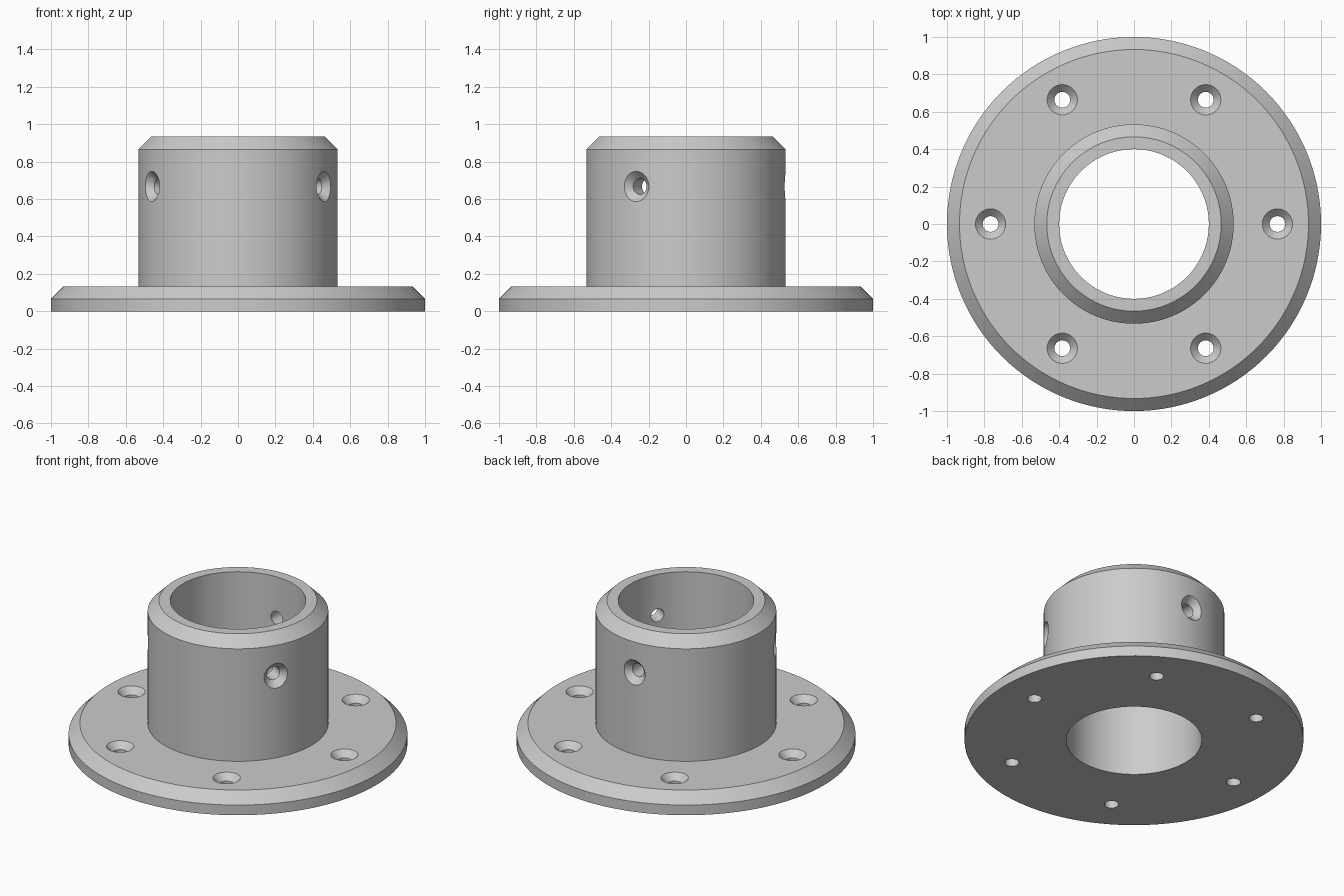
import bpy, bmesh, math
from mathutils import Matrix

cube = bpy.data.objects.get("Cube")
if cube:
    bpy.data.objects.remove(cube, do_unlink=True)

grey = bpy.data.materials.new("plain_grey")
grey.use_nodes = True
colour = (0.6, 0.6, 0.6, 1)
grey.diffuse_color = colour
grey.node_tree.nodes["Principled BSDF"].inputs["Base Color"].default_value = colour


def lathe(bm, profile, steps, matrix=Matrix(), closed=False):
    """Spin an (r, z) profile about z, then place the result with a matrix."""
    new = bmesh.new()
    verts = [new.verts.new((r, 0, z)) for r, z in profile]
    edges = [new.edges.new(pair) for pair in zip(verts, verts[1:])]
    if closed:
        edges.append(new.edges.new((verts[-1], verts[0])))
    bmesh.ops.spin(new, geom=verts + edges, angle=math.tau, steps=steps,
                   axis=(0, 0, 1), cent=(0, 0, 0))
    bmesh.ops.remove_doubles(new, verts=new.verts, dist=1e-5)
    bmesh.ops.recalc_face_normals(new, faces=new.faces)
    new.transform(matrix)
    temp = bpy.data.meshes.new("temp")
    new.to_mesh(temp)
    new.free()
    bm.from_mesh(temp)
    bpy.data.meshes.remove(temp)


def make_object(name, bm):
    mesh = bpy.data.meshes.new(name)
    bm.to_mesh(mesh)
    bm.free()
    mesh.materials.append(grey)
    obj = bpy.data.objects.new(name, mesh)
    bpy.context.collection.objects.link(obj)
    return obj


# Flange and tube in one turned piece, with chamfered rims
BORE, TUBE, RIM, CHAMFER = 0.4, 0.533, 1.0, 0.067
FLANGE_TOP, TOP = 0.133, 0.933
bm = bmesh.new()
lathe(bm, [(BORE, 0), (RIM, 0), (RIM, FLANGE_TOP - CHAMFER),
           (RIM - CHAMFER, FLANGE_TOP), (TUBE, FLANGE_TOP),
           (TUBE, TOP - CHAMFER), (TUBE - CHAMFER, TOP), (BORE, TOP)],
      128, closed=True)
body = make_object("flanged_collar", bm)

# Countersunk screw holes: six through the flange, three through the tube wall
screw = [(0, -0.2), (0.042, -0.2), (0.042, -0.04), (0.081, 0), (0.081, 0.05), (0, 0.05)]
bm = bmesh.new()
for i in range(6):
    turn = Matrix.Rotation(math.radians(60 * i), 4, "Z")
    lathe(bm, screw, 32, turn @ Matrix.Translation((0.767, 0, FLANGE_TOP)))
for angle in (-30, 90, 210):
    turn = Matrix.Rotation(math.radians(angle), 4, "Z")
    lathe(bm, screw, 32, turn @ Matrix.Translation((TUBE, 0, 0.667))
          @ Matrix.Rotation(math.pi / 2, 4, "Y"))
cutter = make_object("screw_hole_cutter", bm)
cutter.hide_render = True

cut = body.modifiers.new("screw_holes", "BOOLEAN")
cut.operation = "DIFFERENCE"
cut.solver = "EXACT"
cut.object = cutter

bpy.ops.object.select_all(action="DESELECT")
body.select_set(True)
bpy.context.view_layer.objects.active = body
bpy.ops.object.modifier_apply(modifier=cut.name)
bpy.data.objects.remove(cutter, do_unlink=True)
bpy.ops.object.shade_smooth_by_angle(angle=math.radians(30))
